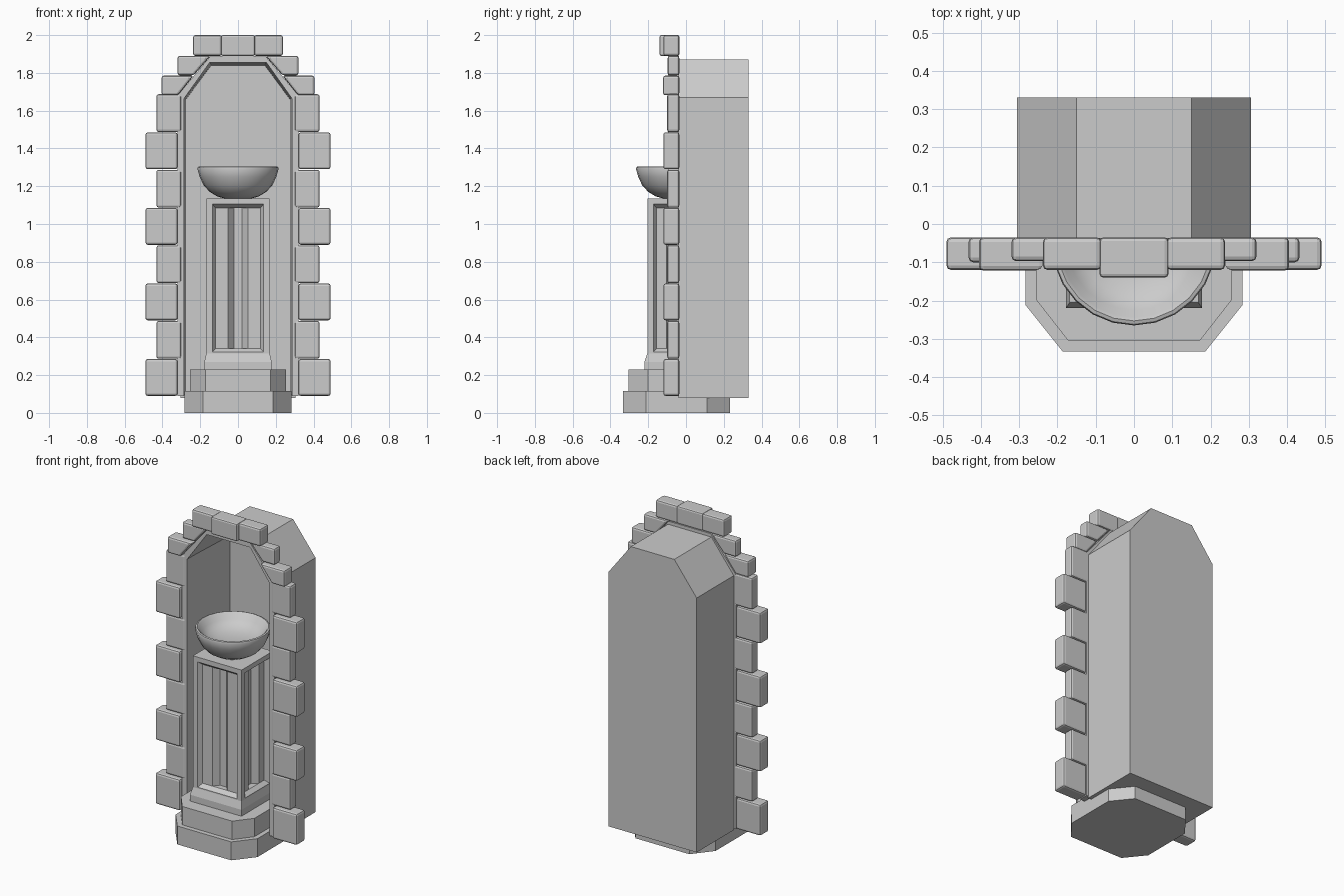
import bpy, bmesh
from math import cos, sin, pi, radians

if "Cube" in bpy.data.objects:
    bpy.data.objects.remove(bpy.data.objects["Cube"])


def finish(name, bm, bevel=0.0, smooth=False):
    bmesh.ops.remove_doubles(bm, verts=bm.verts, dist=1e-5)
    bmesh.ops.recalc_face_normals(bm, faces=bm.faces)
    me = bpy.data.meshes.new(name)
    bm.to_mesh(me)
    bm.free()
    ob = bpy.data.objects.new(name, me)
    bpy.context.collection.objects.link(ob)
    if smooth:
        bpy.ops.object.select_all(action='DESELECT')
        ob.select_set(True)
        bpy.context.view_layer.objects.active = ob
        bpy.ops.object.shade_smooth_by_angle(angle=radians(50))
    if bevel:
        m = ob.modifiers.new("edge_bevel", 'BEVEL')
        m.width, m.segments = bevel, 2
    return ob


def loft(name, rings, caps=True, **kw):
    """Skin a list of equal-length closed rings."""
    bm = bmesh.new()
    vs = [[bm.verts.new(p) for p in r] for r in rings]
    n = len(vs[0])
    for a, b in zip(vs, vs[1:]):
        for i in range(n):
            j = (i + 1) % n
            bm.faces.new((a[i], a[j], b[j], b[i]))
    if caps:
        bm.faces.new(vs[0])
        bm.faces.new(vs[-1])
    return finish(name, bm, **kw)


def xz(pts, y):
    return [(x, y, z) for x, z in pts]


def prism(name, pts, y0, y1, **kw):
    return loft(name, [xz(pts, y0), xz(pts, y1)], **kw)


def arch(w, z0, shoulder, top_w, top):
    return [(-w, z0), (-w, shoulder), (-top_w, top), (top_w, top), (w, shoulder), (w, z0)]


CY = -0.05  # centre of plinth, pedestal and bowl

# Hollow niche shell
outer = arch(0.305, 0.08, 1.67, 0.15, 1.87)
inner_f = arch(0.285, 0.095, 1.665, 0.15, 1.855)
inner_b = arch(0.275, 0.105, 1.66, 0.142, 1.84)
loft("niche_shell", [xz(outer, 0.33), xz(outer, -0.04), xz(inner_f, -0.04), xz(inner_b, 0.315)])

# Flat trim band around the opening
out_b = arch(0.32, 0.09, 1.68, 0.145, 1.89)
in_b = arch(0.285, 0.09, 1.665, 0.15, 1.855)
prism("arch_trim", out_b + in_b[::-1], -0.095, -0.036)


# Edge blocks, mirrored left and right
def block(name, pts, front, bevel=0.012):
    for s, side in ((-1, "left"), (1, "right")):
        prism(f"{name}_{side}", [(s * x, z) for x, z in pts], front, -0.035, bevel=bevel)


for i in range(4):
    z = 0.09 + 0.4 * i
    block(f"long_block_{i}", [(0.32, z), (0.49, z), (0.49, z + 0.195), (0.32, z + 0.195)], -0.12)
    z += 0.197
    block(f"short_block_{i}", [(0.30, z), (0.432, z), (0.432, z + 0.2), (0.30, z + 0.2)], -0.1)
block("lower_step", [(0.317, 1.682), (0.405, 1.682), (0.405, 1.785), (0.235, 1.785)], -0.122)
block("upper_step", [(0.235, 1.787), (0.32, 1.787), (0.32, 1.89), (0.145, 1.89)], -0.097)
block("cap_block", [(0.085, 1.89), (0.238, 1.89), (0.238, 2.0), (0.085, 2.0)], -0.12)
prism("keystone", [(-0.09, 1.89), (0.09, 1.89), (0.09, 2.0), (-0.09, 2.0)], -0.14, -0.035, bevel=0.01)


# Two-step octagonal plinth
def octagon(h, c, z):
    q = [(h, -c), (h, c), (c * 1.15, h), (-c * 1.15, h), (-h, c), (-h, -c), (-c * 1.15, -h), (c * 1.15, -h)]
    return [(x, y + CY, z) for x, y in q]


loft("plinth_lower", [octagon(0.283, 0.162, 0), octagon(0.283, 0.162, 0.115)])
loft("plinth_upper", [octagon(0.254, 0.15, 0.115), octagon(0.254, 0.15, 0.23)])


# Flared pedestal foot
def rect(hx, hy, z):
    return [(x, y + CY, z) for x, y in ((-hx, -hy), (hx, -hy), (hx, hy), (-hx, hy))]


HX, HY = 0.168, 0.155
loft("pedestal_foot", [rect(0.178, 0.17, 0.23), rect(0.178, 0.17, 0.27), rect(HX, HY, 0.315)])

# Pedestal shaft: framed, recessed and grooved panel on each side
bm = bmesh.new()
Z0, Z1, D, G = 0.31, 1.135, 0.025, 0.035
for k in range(4):
    hu, hd = (HX, HY) if k % 2 == 0 else (HY, HX)
    c, s = round(cos(k * pi / 2)), round(sin(k * pi / 2))

    def v(u, d, z):
        y = -(hd - d)
        return bm.verts.new((c * u - s * y, s * u + c * y + CY, z))

    def ring(w, d, a, b):
        return [v(-w, d, a), v(w, d, a), v(w, d, b), v(-w, d, b)]
    o = ring(hu, 0, Z0, Z1)
    p = ring(hu - 0.032, 0, 0.322, 1.105)
    a = hu - 0.05
    prof = [(-a, D), (-0.052, D), (-0.022, D + G), (0.022, D + G), (0.052, D), (a, D)]
    lo = [v(u, d, 0.342) for u, d in prof]
    hi = [v(u, d, 1.085) for u, d in prof]
    for i in range(4):
        j = (i + 1) % 4
        bm.faces.new((o[i], o[j], p[j], p[i]))
    for i in range(5):
        bm.faces.new((lo[i], lo[i + 1], hi[i + 1], hi[i]))
    bm.faces.new((p[0], p[3], hi[0], lo[0]))
    bm.faces.new((p[1], p[2], hi[5], lo[5]))
    for r, e in ((lo, p[:2]), (hi, [p[3], p[2]])):
        bm.faces.new((e[0], e[1], r[5], r[4], r[1], r[0]))
        bm.faces.new(r[1:5])
for z in (Z0, Z1):
    bm.faces.new([bm.verts.new(q) for q in rect(HX, HY, z)])
finish("pedestal_shaft", bm)

# Round basin
N = 24
profile = [(0.07, 1.135), (0.11, 1.146), (0.15, 1.17), (0.182, 1.205), (0.203, 1.25), (0.215, 1.292),
           (0.212, 1.302), (0.203, 1.305), (0.194, 1.298), (0.175, 1.268), (0.14, 1.243), (0.09, 1.228), (0.03, 1.223)]
loft("basin", [[(r * cos(2 * pi * i / N), CY + r * sin(2 * pi * i / N), z) for i in range(N)]
               for r, z in profile], smooth=True)
